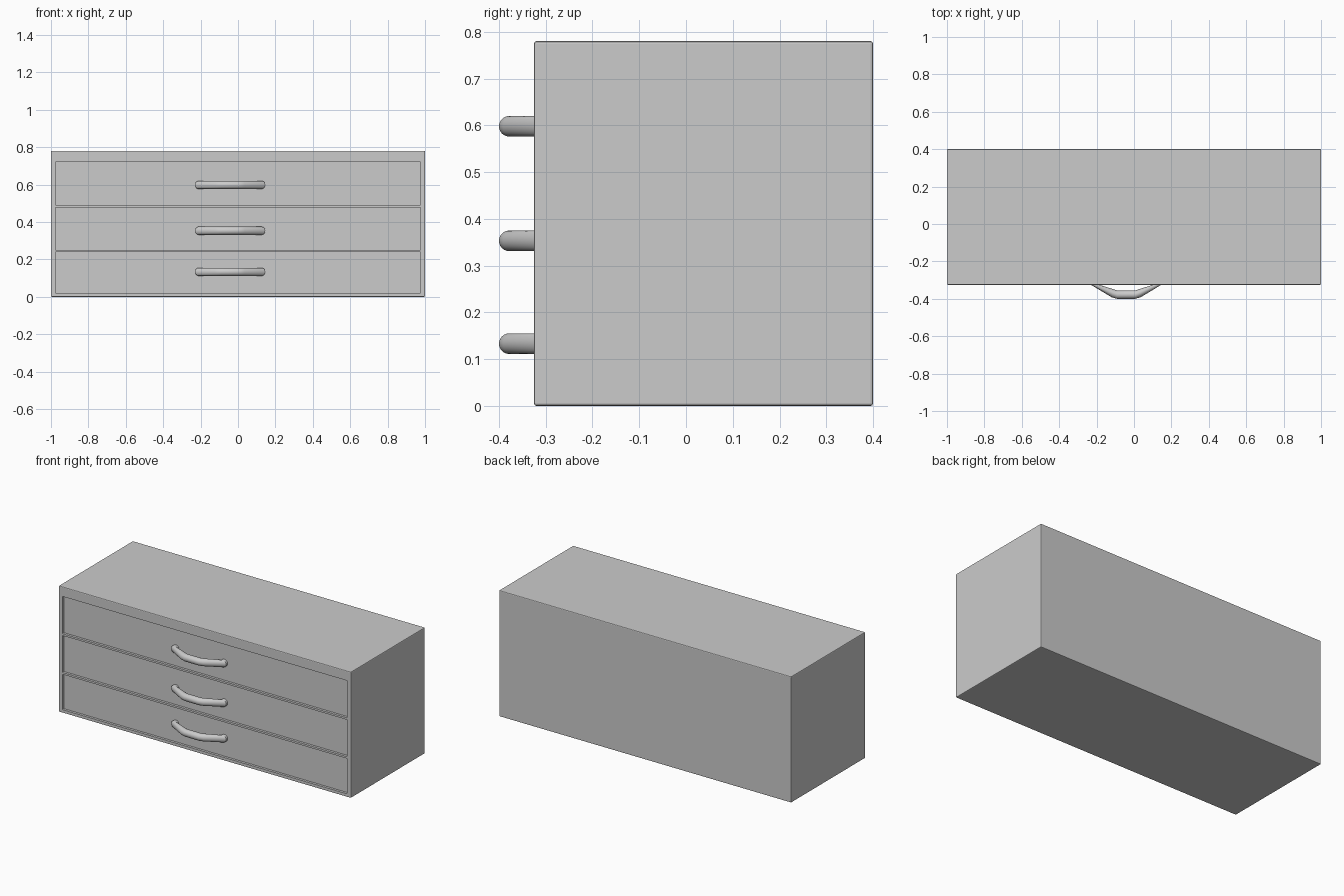
import bpy, bmesh, math

if "Cube" in bpy.data.objects:
    bpy.data.objects.remove(bpy.data.objects["Cube"])

FRONT, BACK, TOP = -0.325, 0.4, 0.78
RECESS = 0.015
FRAME_X = 0.975
DRAWERS = [(0.02, 0.238), (0.25, 0.478), (0.49, 0.72)]
HANDLE_Z = [0.133, 0.353, 0.598]
HANDLE_X, R, SIDES = -0.042, 0.022, 24


def finish(name, bm):
    bmesh.ops.recalc_face_normals(bm, faces=bm.faces)
    me = bpy.data.meshes.new(name)
    bm.to_mesh(me)
    bm.free()
    ob = bpy.data.objects.new(name, me)
    bpy.context.collection.objects.link(ob)
    return ob


def box(name, x0, x1, y0, y1, z0, z1, bevel=0.0):
    bm = bmesh.new()
    bmesh.ops.create_cube(bm, size=1)
    for v in bm.verts:
        v.co.x = (x0 + x1) / 2 + v.co.x * (x1 - x0)
        v.co.y = (y0 + y1) / 2 + v.co.y * (y1 - y0)
        v.co.z = (z0 + z1) / 2 + v.co.z * (z1 - z0)
    ob = finish(name, bm)
    if bevel:
        m = ob.modifiers.new("edge_bevel", 'BEVEL')
        m.width, m.segments = bevel, 2
    return ob


# Cabinet block with a shallow pocket cut for each drawer
body = box("cabinet_body", -1, 1, FRONT, BACK, 0, TOP, 0.005)
for i, (z0, z1) in enumerate(DRAWERS):
    cutter = box(f"pocket_cutter_{i + 1}", -FRAME_X, FRAME_X,
                 FRONT - 0.1, FRONT + RECESS, z0, z1)
    cutter.hide_render = True
    cutter.hide_set(True)
    cut = body.modifiers.new("drawer_pocket", 'BOOLEAN')
    cut.operation, cut.object, cut.solver = 'DIFFERENCE', cutter, 'EXACT'


# Handle: circular sections turning from facing the drawer to running along it
def handle(name, z):
    half = [(0.166, FRONT + RECESS + 0.005, 90), (0.166, FRONT, 90),
            (0.070, -0.371, 22), (0.048, -0.378, 0)]
    rings = [(-dx, y, a) for dx, y, a in half]
    rings += [(dx, y, -a) for dx, y, a in reversed(half)]
    bm = bmesh.new()
    loops = []
    for dx, y, a in rings:
        ux, uy = -math.sin(math.radians(a)), -math.cos(math.radians(a))
        loop = []
        for k in range(SIDES):
            t = 2 * math.pi * k / SIDES
            loop.append(bm.verts.new((HANDLE_X + dx + ux * R * math.cos(t),
                                      y + uy * R * math.cos(t),
                                      z + R * math.sin(t))))
        loops.append(loop)
    for a, b in zip(loops, loops[1:]):
        for k in range(SIDES):
            n = (k + 1) % SIDES
            bm.faces.new((a[k], a[n], b[n], b[k]))
    bm.faces.new(loops[0])
    bm.faces.new(loops[-1])
    ob = finish(name, bm)
    bpy.ops.object.select_all(action='DESELECT')
    ob.select_set(True)
    bpy.context.view_layer.objects.active = ob
    bpy.ops.object.shade_smooth_by_angle(angle=math.radians(35))


for i, z in enumerate(HANDLE_Z):
    handle(f"drawer_handle_{i + 1}", z)
